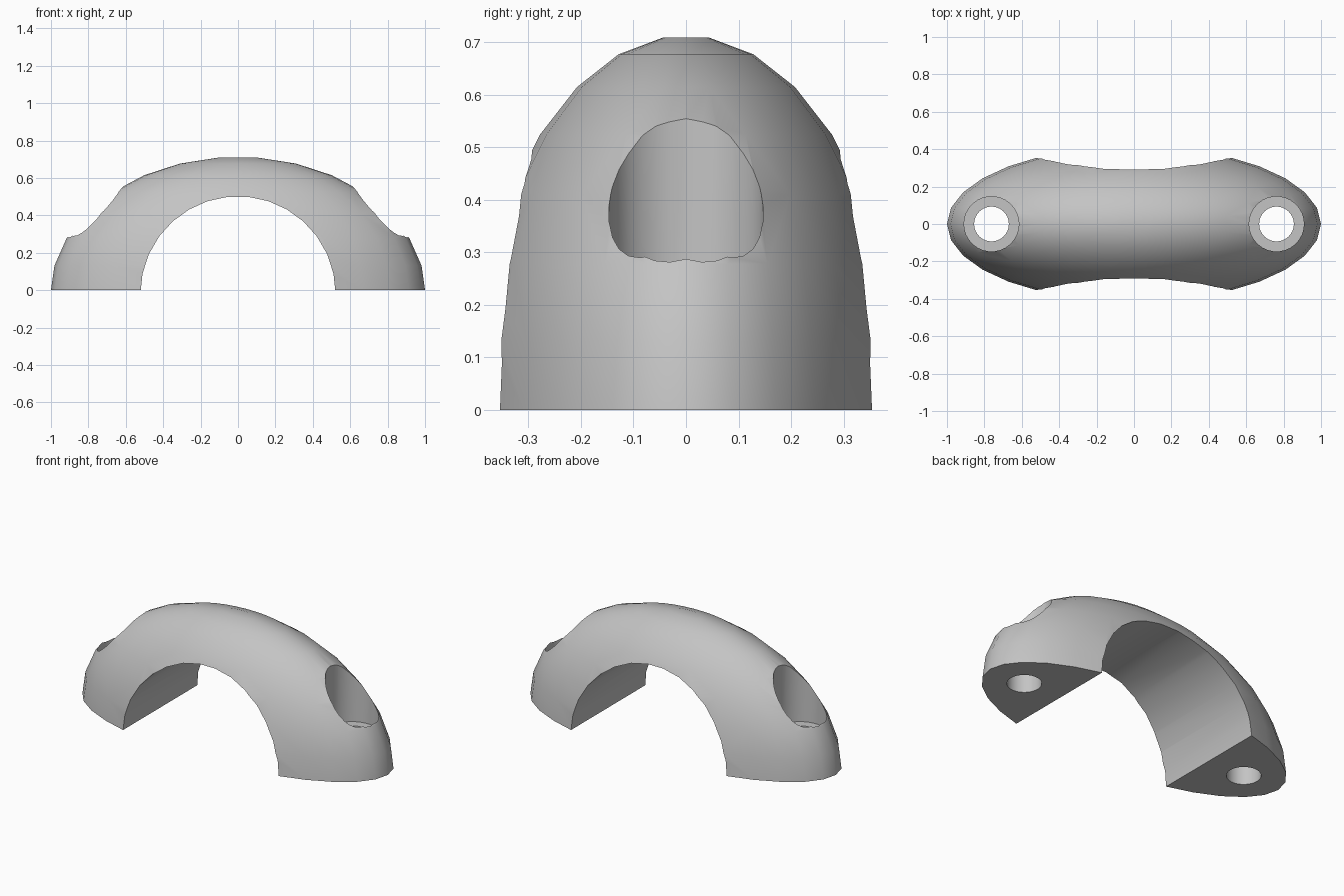
import bpy, bmesh
from math import sin, cos, pi, radians
from mathutils import Matrix, Vector

SIDES = 30
CENTRE_Z = -0.02           # shared centre of the shell and the bore
SIZE = Vector((1.003, 0.417, 0.733))

cube = bpy.data.objects.get("Cube")
if cube:
    bpy.data.objects.remove(cube, do_unlink=True)

grey = bpy.data.materials.new("light_grey")
grey.use_nodes = True
colour = (0.55, 0.55, 0.55, 1)
grey.diffuse_color = colour
grey.node_tree.nodes["Principled BSDF"].inputs["Base Color"].default_value = colour


def add_object(name, bm):
    bmesh.ops.recalc_face_normals(bm, faces=bm.faces)
    mesh = bpy.data.meshes.new(name)
    bm.to_mesh(mesh)
    bm.free()
    mesh.materials.append(grey)
    obj = bpy.data.objects.new(name, mesh)
    bpy.context.collection.objects.link(obj)
    return obj


def cylinder(name, radius, depth, matrix):
    bm = bmesh.new()
    bmesh.ops.create_cone(bm, cap_ends=True, segments=SIDES, radius1=radius,
                          radius2=radius, depth=depth,
                          matrix=matrix @ Matrix.Rotation(pi / 2, 4, "Z"))
    obj = add_object(name, bm)
    obj.hide_render = True
    return obj


# Ellipsoid shell with flat poles, cut level at the ground
bm = bmesh.new()
rings = []
for i in range(SIDES // 2):
    polar = (i + 0.5) * 2 * pi / SIDES
    ring = []
    for j in range(SIDES):
        a = 2 * pi * j / SIDES
        ring.append(bm.verts.new((SIZE.x * sin(polar) * cos(a),
                                  SIZE.y * sin(polar) * sin(a),
                                  SIZE.z * cos(polar) + CENTRE_Z)))
    rings.append(ring)
for upper, lower in zip(rings, rings[1:]):
    for j in range(SIDES):
        k = (j + 1) % SIDES
        bm.faces.new((upper[j], lower[j], lower[k], upper[k]))
bm.faces.new(rings[0])
bm.faces.new(rings[-1])
cut = bmesh.ops.bisect_plane(bm, geom=bm.verts[:] + bm.edges[:] + bm.faces[:],
                             plane_co=(0, 0, 0), plane_no=(0, 0, 1), clear_inner=True)
rim = [e for e in cut["geom_cut"] if isinstance(e, bmesh.types.BMEdge)]
bmesh.ops.contextual_create(bm, geom=rim)
body = add_object("clamp_half", bm)

# Cutters: the main bore, then a bolt hole and counterbore on each side
cutters = [cylinder("bore_cutter", 0.522, 2,
                    Matrix.Translation((0, 0, CENTRE_Z)) @ Matrix.Rotation(pi / 2, 4, "X"))]
for side, x in (("left", 0.762), ("right", -0.762)):
    cutters.append(cylinder(side + "_bolt_hole_cutter", 0.093, 2, Matrix.Translation((x, 0, 0))))
    cutters.append(cylinder(side + "_counterbore_cutter", 0.147, 1,
                            Matrix.Translation((x, 0, 0.19 + 0.5))))

bpy.ops.object.select_all(action="DESELECT")
body.select_set(True)
bpy.context.view_layer.objects.active = body
for cutter in cutters:
    mod = body.modifiers.new(cutter.name, "BOOLEAN")
    mod.operation = "DIFFERENCE"
    mod.solver = "EXACT"
    mod.object = cutter
    bpy.ops.object.modifier_apply(modifier=mod.name)
    bpy.data.objects.remove(cutter, do_unlink=True)

bpy.ops.object.shade_smooth_by_angle(angle=radians(30))
